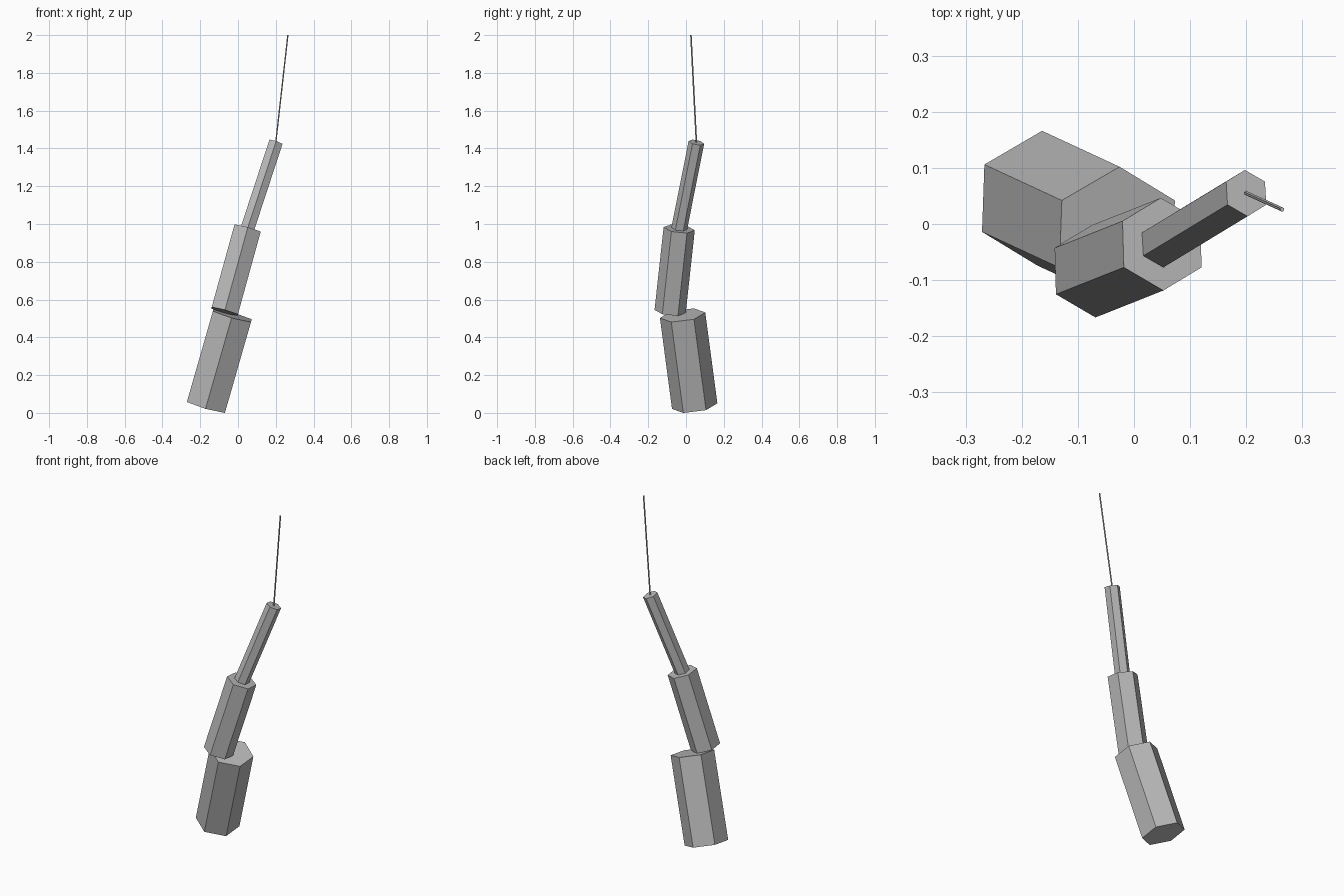
import bpy
from math import asin, atan2
from mathutils import Vector, Euler

default = bpy.data.objects.get("Cube")
if default:
    bpy.data.objects.remove(default, do_unlink=True)

# One plain grey for every section
grey = bpy.data.materials.new("plain grey")
grey.use_nodes = True
colour = (0.48, 0.48, 0.48, 1)
grey.diffuse_color = colour
grey.node_tree.nodes["Principled BSDF"].inputs["Base Color"].default_value = colour


def hex_section(name, start, end, radius):
    """Six-sided capped prism from start to end, with a corner towards the back."""
    start, end = Vector(start), Vector(end)
    axis = end - start
    tilt = Euler((-asin(axis.y / axis.length), atan2(axis.x, axis.z), 0))
    bpy.ops.mesh.primitive_cylinder_add(vertices=6, radius=radius, depth=axis.length,
                                        location=(start + end) / 2, rotation=tilt)
    section = bpy.context.object
    section.name = section.data.name = name
    section.data.materials.append(grey)
    return section


# Thick base, then ever thinner sections leaning to the left
middle_top = (0.05, -0.036, 0.975)
upper_top = (0.2, 0.055, 1.432)
hex_section("base_section", (-0.168, 0.046, 0.036), (-0.03, -0.018, 0.517), 0.121)
hex_section("middle_section", (-0.071, -0.084, 0.537), middle_top, 0.083)
hex_section("upper_section", middle_top, upper_top, 0.042)
hex_section("thin_tip", upper_top, (0.264, 0.026, 2.0), 0.004)
